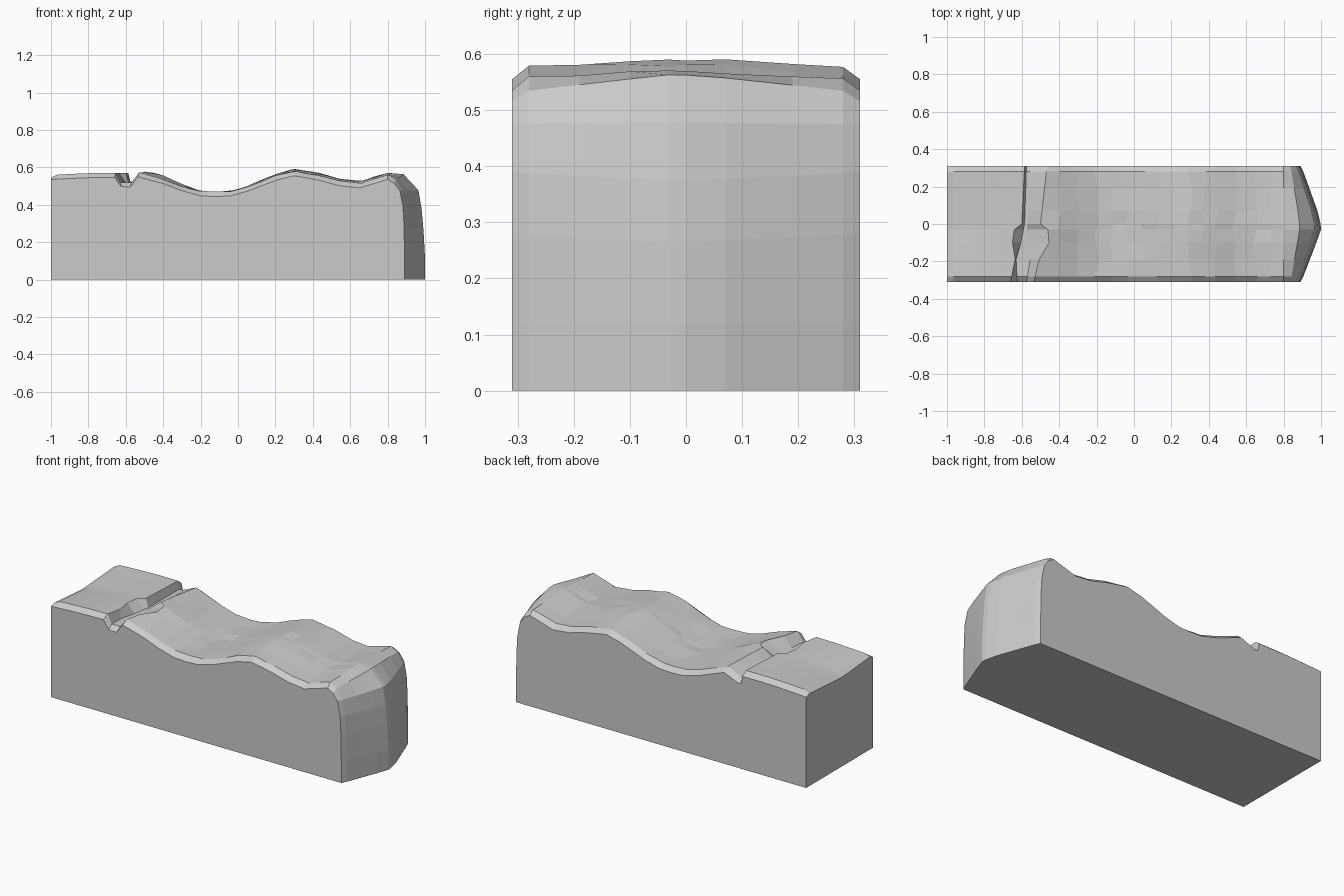
import bpy, bmesh, random

if "Cube" in bpy.data.objects:
    bpy.data.objects.remove(bpy.data.objects["Cube"])
random.seed(4)


def lerp(table, t):
    """Piecewise linear lookup in a list of (key, value)."""
    if t <= table[0][0]:
        return table[0][1]
    for (a, va), (b, vb) in zip(table, table[1:]):
        if t <= b:
            return va + (vb - va) * (t - a) / (b - a)
    return table[-1][1]


stone = bpy.data.materials.new("grey stone")
stone.diffuse_color = (0.6, 0.6, 0.6, 1)
stone.use_nodes = True
stone.node_tree.nodes["Principled BSDF"].inputs["Base Color"].default_value = stone.diffuse_color

# Height of the long side edge, and how far the middle rises above it
EDGE = [(-1, .535), (-.8, .545), (-.66, .547), (-.52, .545), (-.44, .528), (-.3, .475),
        (-.18, .442), (-.05, .445), (.05, .472), (.2, .53), (.3, .555), (.42, .535),
        (.54, .502), (.65, .49), (.8, .535)]
CROWN = [(-1, -.02), (-.6, 0), (-.4, .018), (-.1, -.005), (.3, .016), (.65, .01), (.8, .012)]
ARCH = [(-.28, 0), (-.02, 1), (.28, 0)]

# Left rim, two floor points and right rim of the crack, across the width
RIM_L = [(-.31, -.66), (-.19, -.635), (-.1, -.65), (-.03, -.64), (.0, -.6), (.31, -.585)]
FLOOR_A = [(-.31, -.625), (-.19, -.63), (-.1, -.605), (.0, -.585), (.31, -.575)]
FLOOR_B = [(-.31, -.575), (-.19, -.555), (-.1, -.58), (.0, -.57), (.31, -.555)]
RIM_R = [(-.31, -.535), (-.18, -.505), (-.1, -.455), (-.03, -.46), (.0, -.5), (.31, -.465)]
DEPTH = [(-.31, .05), (-.2, .055), (.1, .05), (.31, .045)]

# Nose outline down the side edges and down the middle, as (x, z)
NOSE_SIDE = [(.865, .475), (.882, .39), (.888, .28), (.89, .12), (.89, 0)]
NOSE_MID = [(.965, .478), (.982, .375), (.992, .265), (1, .12), (1, 0)]
POINT = [(-.31, 0), (-.28, .14), (-.035, 1), (.0, .98), (.07, .83), (.28, .14), (.31, 0)]

COLUMNS = [-.31, -.28, -.19, -.1, -.03, .0, .07, .19, .28, .31]


def top_z(x, y):
    z = lerp(EDGE, x)
    if abs(y) < .3:
        z += .024 + lerp(CROWN, x) * lerp(ARCH, y)
    return z


def column(y):
    """Points of one lengthwise strip, from the back end over the top and down the nose."""
    pts = []
    inner = abs(y) < .3
    pts.append((-1, lerp(EDGE, -1) + (lerp(CROWN, -1) * lerp(ARCH, y) + .01 if inner else 0)))
    for x in (-.965, -.87, -.77, -.7):
        pts.append((x, top_z(x, y)))
    d = lerp(DEPTH, y)
    l, a, b, r = (lerp(t, y) for t in (RIM_L, FLOOR_A, FLOOR_B, RIM_R))
    pts += [(l, top_z(l, y)), (a, top_z(a, y) - d), (b, top_z(b, y) - d), (r, top_z(r, y) + .004)]
    for x in (-.4, -.3, -.2, -.12, -.04, .05, .13, .21, .3, .37, .44, .54, .65, .73, .8):
        jx = x + (random.uniform(-.015, .015) if inner and x < .7 else 0)
        pts.append((jx, top_z(jx, y) + (random.uniform(-.003, .003) if inner else 0)))
    # rounded brow, then the nose face
    f = lerp(POINT, y)
    pts.append((.835 + .05 * f, .515 + .033 * f + (.015 if inner else 0)))
    for (xs, zs), (xm, zm) in zip(NOSE_SIDE, NOSE_MID):
        pts.append((xs + (xm - xs) * f, zs + (zm - zs) * f))
    return pts


# Stone block: strips joined into a skin, closed by sides, back and base
bm = bmesh.new()
grid = [[bm.verts.new((x, y, z)) for x, z in column(y)] for y in COLUMNS]
base = [bm.verts.new((-1, y, 0)) for y in COLUMNS]
for c0, c1 in zip(grid, grid[1:]):
    for i in range(len(c0) - 1):
        bm.faces.new((c0[i], c0[i + 1], c1[i + 1], c1[i]))
for k in (0, -1):
    bm.faces.new([base[k]] + grid[k])
bm.faces.new(base + [c[0] for c in reversed(grid)])
bm.faces.new(base + [c[-1] for c in reversed(grid)])
bmesh.ops.recalc_face_normals(bm, faces=bm.faces)
mesh = bpy.data.meshes.new("stone_block")
bm.to_mesh(mesh)
bm.free()
mesh.materials.append(stone)
block = bpy.data.objects.new("stone_block", mesh)
bpy.context.collection.objects.link(block)
